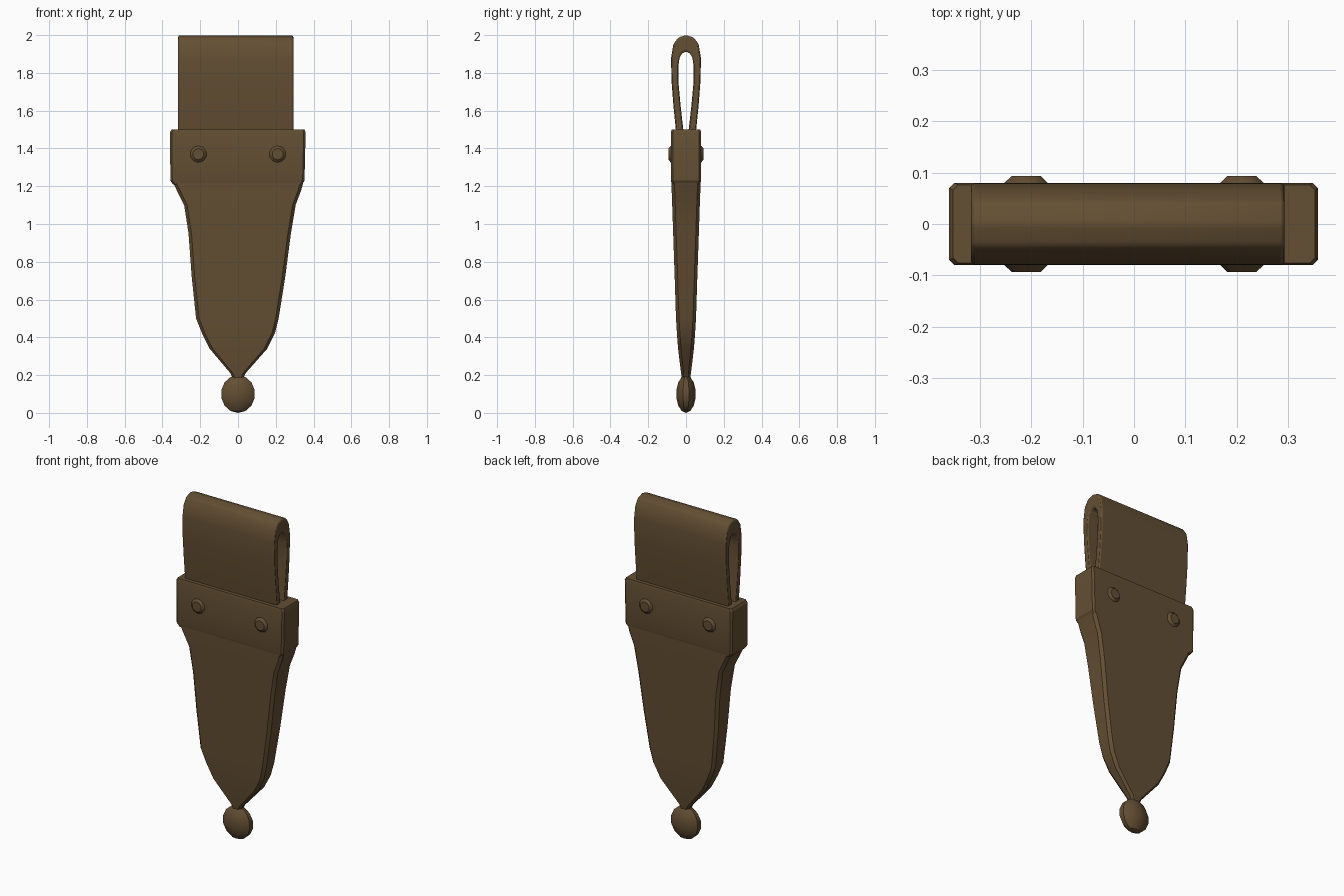
import bpy, bmesh, math
from mathutils import Matrix

cube = bpy.data.objects.get("Cube")
if cube:
    bpy.data.objects.remove(cube, do_unlink=True)

leather = bpy.data.materials.new("brown leather")
leather.use_nodes = True
colour = (0.125, 0.077, 0.033, 1)
leather.diffuse_color = colour
bsdf = leather.node_tree.nodes["Principled BSDF"]
bsdf.inputs["Base Color"].default_value = colour
bsdf.inputs["Roughness"].default_value = 0.9


def finish(name, bm, angle=35, bevel=0):
    bmesh.ops.recalc_face_normals(bm, faces=bm.faces[:])
    mesh = bpy.data.meshes.new(name)
    bm.to_mesh(mesh)
    bm.free()
    mesh.materials.append(leather)
    obj = bpy.data.objects.new(name, mesh)
    bpy.context.collection.objects.link(obj)
    if bevel:
        mod = obj.modifiers.new("soft edges", "BEVEL")
        mod.width = bevel
        mod.segments = 2
        mod.limit_method = "ANGLE"
    bpy.ops.object.select_all(action="DESELECT")
    obj.select_set(True)
    bpy.context.view_layer.objects.active = obj
    bpy.ops.object.shade_smooth_by_angle(angle=math.radians(angle))
    return obj


def loft(name, sections, chamfer, angle=35):
    """Chamfered rectangles (z, left x, right x, half depth) joined in a stack."""
    bm = bmesh.new()
    rings = []
    for z, left, right, d in sections:
        c = min(chamfer, d * 0.5, (right - left) * 0.25)
        pts = [(left + c, -d), (right - c, -d), (right, c - d), (right, d - c),
               (right - c, d), (left + c, d), (left, d - c), (left, c - d)]
        rings.append([bm.verts.new((x, y, z)) for x, y in pts])
    for a, b in zip(rings, rings[1:]):
        for i in range(8):
            j = (i + 1) % 8
            bm.faces.new((a[i], a[j], b[j], b[i]))
    bm.faces.new(rings[0])
    bm.faces.new(rings[-1])
    return finish(name, bm, angle)


# Tapering sheath body
loft("sheath_body", [
    (0.18, -0.025, 0.025, 0.022), (0.21, -0.04, 0.04, 0.026),
    (0.34, -0.15, 0.155, 0.042), (0.42, -0.19, 0.195, 0.048),
    (0.50, -0.222, 0.215, 0.053), (0.72, -0.245, 0.25, 0.06),
    (0.95, -0.262, 0.28, 0.068), (1.10, -0.285, 0.305, 0.073),
    (1.18, -0.325, 0.335, 0.076), (1.23, -0.348, 0.348, 0.077)], 0.016)

# Wide collar band
loft("collar_band", [
    (1.21, -0.345, 0.34, 0.074), (1.23, -0.358, 0.352, 0.08),
    (1.485, -0.36, 0.358, 0.08), (1.50, -0.352, 0.352, 0.076)], 0.01, 25)

# Belt loop: teardrop strap swept across the width
outer = [(0.052, 1.48), (0.066, 1.62), (0.077, 1.76), (0.079, 1.88),
         (0.067, 1.95), (0.042, 1.987), (0.0, 2.0)]
inner = [(0.012, 1.48), (0.028, 1.62), (0.039, 1.74), (0.041, 1.83),
         (0.034, 1.88), (0.02, 1.905), (0.0, 1.912)]


def arch(half):
    return half + [(-y, z) for y, z in reversed(half[:-1])]


bm = bmesh.new()
sides = [[[bm.verts.new((x, y, z)) for y, z in arch(h)] for h in (outer, inner)]
         for x in (-0.317, 0.293)]
(lo, li), (ro, ri) = sides
for a, b in ((lo, ro), (ri, li), (li, lo), (ro, ri)):
    for i in range(len(a) - 1):
        bm.faces.new((a[i], a[i + 1], b[i + 1], b[i]))
finish("belt_loop", bm, 40, 0.008)

# Faceted ball at the tip
bm = bmesh.new()
bmesh.ops.create_uvsphere(bm, u_segments=10, v_segments=7, radius=1,
                          matrix=Matrix.Translation((0, 0, 0.1))
                          @ Matrix.Diagonal((0.095, 0.052, 0.1, 1)))
finish("tip_ball", bm, 30)

# Low domed rivets on both faces of the band
for face, sign in (("front", -1), ("back", 1)):
    for side, x in (("left", 0.21), ("right", -0.21)):
        bm = bmesh.new()
        place = (Matrix.Translation((x, sign * 0.083, 1.37))
                 @ Matrix.Rotation(-sign * math.pi / 2, 4, "X"))
        bmesh.ops.create_cone(bm, cap_ends=True, segments=10, radius1=0.052,
                              radius2=0.03, depth=0.02, matrix=place)
        finish(f"{face}_{side}_rivet", bm, 30)
